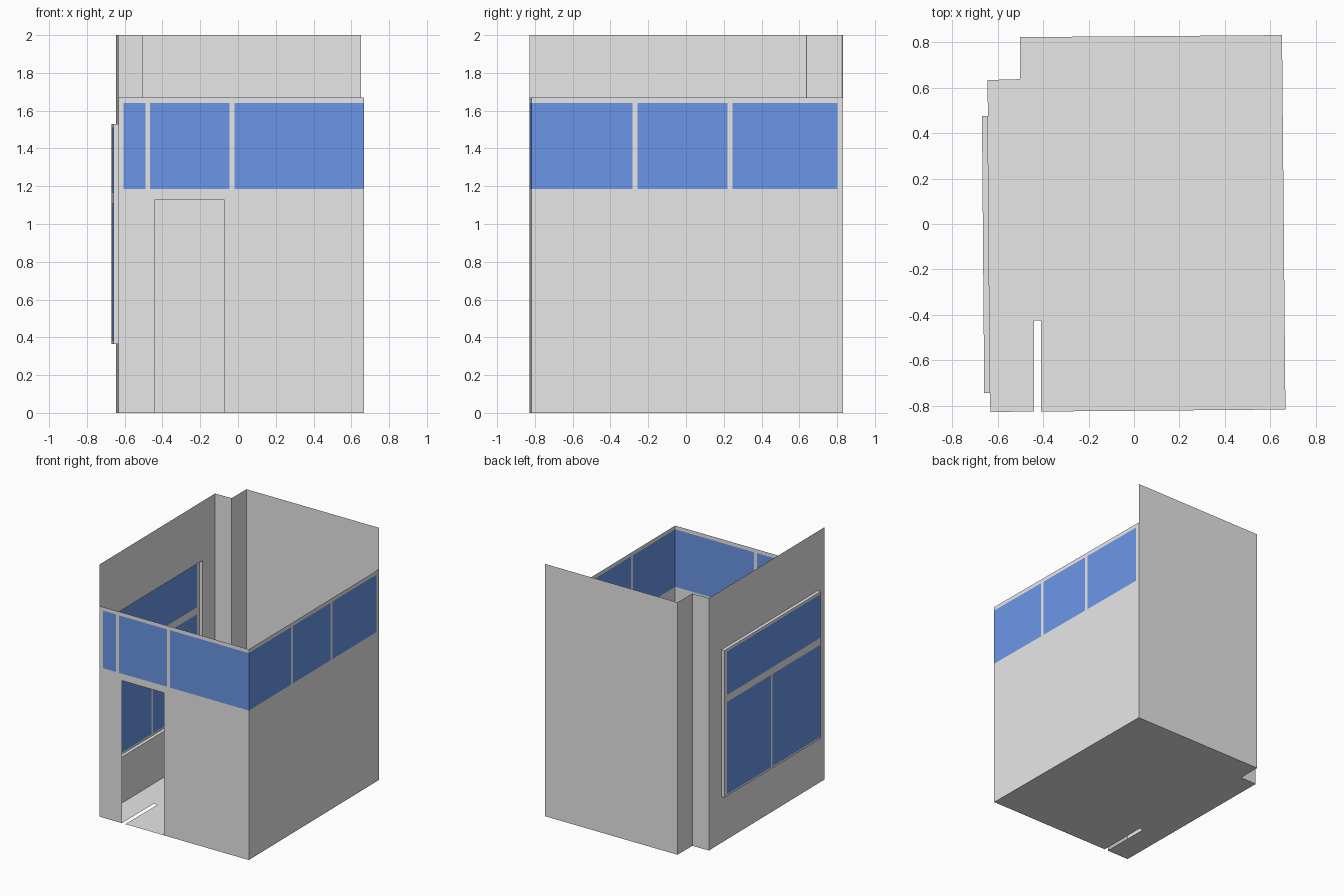
import bpy, bmesh

if "Cube" in bpy.data.objects:
    bpy.data.objects.remove(bpy.data.objects["Cube"])


def material(name, rgb):
    m = bpy.data.materials.new(name)
    m.diffuse_color = (*rgb, 1.0)
    m.use_nodes = True
    m.node_tree.nodes["Principled BSDF"].inputs["Base Color"].default_value = m.diffuse_color
    return m


GREY = material("wall grey", (0.8, 0.8, 0.8))
BLUE = material("glass blue", (0.147, 0.313, 0.815))


def finish(name, bm):
    bmesh.ops.remove_doubles(bm, verts=bm.verts, dist=1e-5)
    me = bpy.data.meshes.new(name)
    bm.to_mesh(me)
    bm.free()
    me.materials.append(GREY)
    me.materials.append(BLUE)
    ob = bpy.data.objects.new(name, me)
    bpy.context.collection.objects.link(ob)
    return ob


def wall(name, p0, p1, z0, z1, axis=0, panes=(), holes=()):
    """Upright sheet from p0 to p1; panes and holes are (a0, a1, low, high)
    rectangles measured along the given axis (0 = x, 1 = y)."""
    rects = list(panes) + list(holes)
    start, end = p0[axis], p1[axis]
    cuts = sorted({start, end, *[a for r in rects for a in r[:2]]}, reverse=end < start)
    zs = sorted({z0, z1, *[z for r in rects for z in r[2:]]})

    def inside(a, z, group):
        return any(min(r[:2]) < a < max(r[:2]) and r[2] < z < r[3] for r in group)

    def point(a, z):
        t = (a - start) / (end - start)
        return (p0[0] + (p1[0] - p0[0]) * t, p0[1] + (p1[1] - p0[1]) * t, z)

    bm = bmesh.new()
    for a, b in zip(cuts, cuts[1:]):
        for lo, hi in zip(zs, zs[1:]):
            mid = ((a + b) / 2, (lo + hi) / 2)
            if inside(*mid, holes):
                continue
            corners = [point(a, lo), point(b, lo), point(b, hi), point(a, hi)]
            f = bm.faces.new([bm.verts.new(c) for c in corners])
            f.material_index = int(inside(*mid, panes))
    return finish(name, bm)


# Plan corners, counter-clockwise from above
FL, FR = (-0.633, -0.828), (0.667, -0.817)
BR, BL = (0.652, 0.832), (-0.502, 0.823)
NOTCH, LB = (-0.502, 0.638), (-0.645, 0.634)
LOW, HIGH = 1.67, 2.0

# Front wall with doorway and window band
wall("front_wall", FL, FR, 0, LOW, 0,
     panes=[(a, b, 1.185, 1.64) for a, b in ((-0.605, -0.49), (-0.465, -0.045), (-0.018, FR[0]))],
     holes=[(-0.44, -0.073, 0, 1.13)])

# Right wall with window band
wall("right_wall", FR, BR, 0, LOW, 1,
     panes=[(a, b, 1.185, 1.64) for a, b in ((FR[1], -0.283), (-0.257, 0.22), (0.247, 0.803))])

# Tall back wall and the stepped corner
wall("back_wall", BR, BL, 0, HIGH, 0)
wall("corner_step_side", BL, NOTCH, 0, HIGH, 1)
wall("corner_step_back", NOTCH, LB, 0, HIGH, 0)

# Tall left wall, open behind the projecting window
WY0, WY1, WZ0, WZ1, DEPTH = 0.475, -0.745, 0.365, 1.53, 0.026
wall("left_wall", LB, FL, 0, HIGH, 1, holes=[(WY0, WY1, WZ0, WZ1)])


def left_x(y):
    return LB[0] + (FL[0] - LB[0]) * (y - LB[1]) / (FL[1] - LB[1])


# Projecting window: outer face with three panes
outer0, outer1 = (left_x(WY0) - DEPTH, WY0), (left_x(WY1) - DEPTH, WY1)
wall("left_window_face", outer0, outer1, WZ0, WZ1, 1,
     panes=[(0.445, -0.74, 1.165, 1.51),
            (0.445, -0.116, 0.38, 1.11),
            (-0.137, -0.74, 0.38, 1.11)])

# Projecting window: surrounding reveal
bm = bmesh.new()
ring = [(WY0, WZ0), (WY1, WZ0), (WY1, WZ1), (WY0, WZ1)]
for (ya, za), (yb, zb) in zip(ring, ring[1:] + ring[:1]):
    xa, xb = left_x(ya), left_x(yb)
    quad = [(xa, ya, za), (xb, yb, zb), (xb - DEPTH, yb, zb), (xa - DEPTH, ya, za)]
    bm.faces.new([bm.verts.new(c) for c in quad])
finish("left_window_reveal", bm)

# Floor with the narrow slot behind the doorway
bm = bmesh.new()
outline = [FL, (-0.44, -0.826), (-0.44, -0.425), (-0.41, -0.425), (-0.41, -0.826),
           FR, BR, BL, NOTCH, LB]
bm.faces.new([bm.verts.new((x, y, 0)) for x, y in reversed(outline)])
finish("floor", bm)
